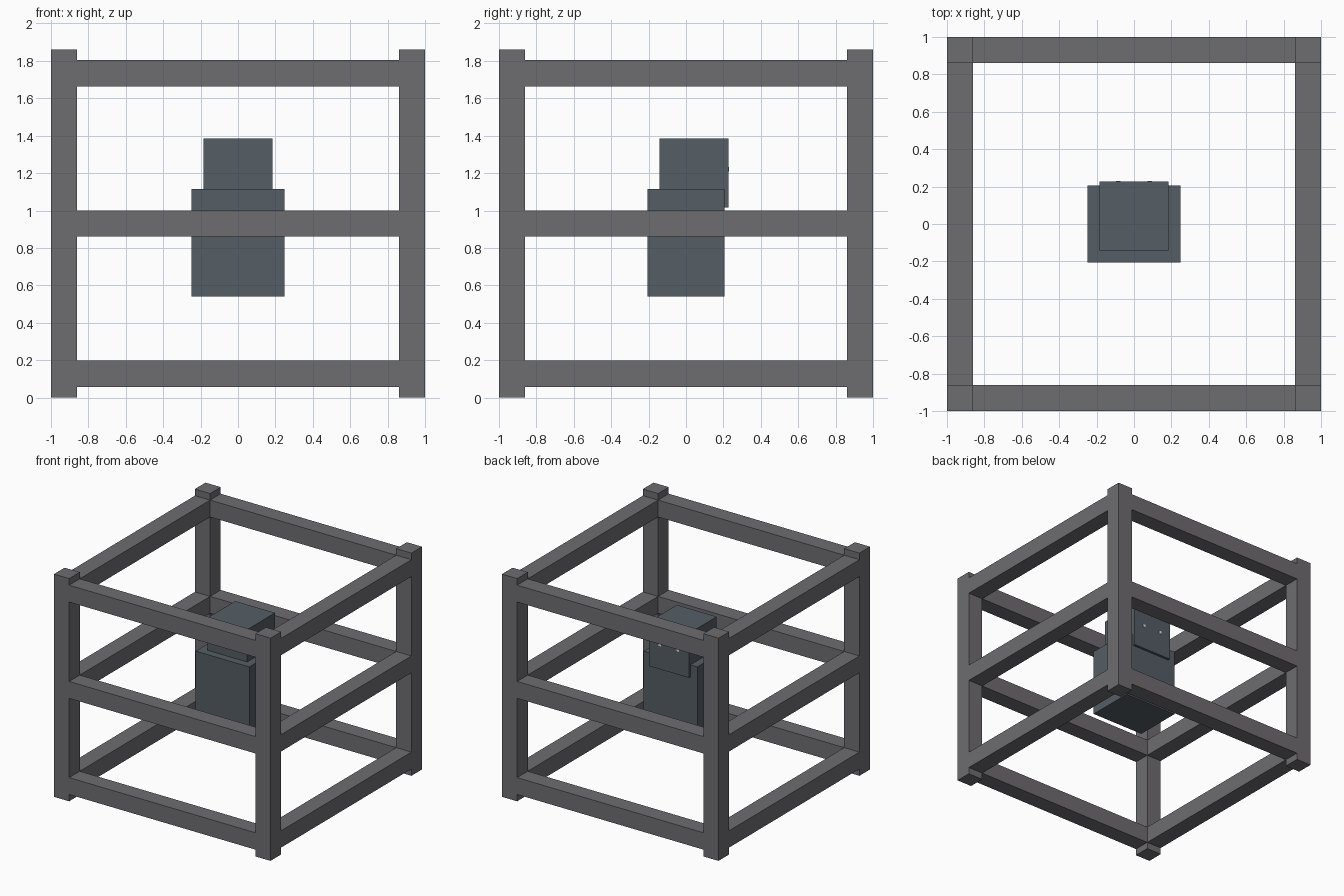
import bpy

if "Cube" in bpy.data.objects:
    bpy.data.objects.remove(bpy.data.objects["Cube"])


def material(name, rgb):
    m = bpy.data.materials.new(name)
    m.diffuse_color = (*rgb, 1)
    m.use_nodes = True
    m.node_tree.nodes["Principled BSDF"].inputs["Base Color"].default_value = m.diffuse_color
    return m


frame_mat = material("frame_grey", (0.155, 0.15, 0.16))
body_mat = material("slate", (0.09, 0.11, 0.13))
eye_mat = material("pale_eye", (0.75, 0.78, 0.8))


def box(name, x, y, z, mat):
    """Box from (min, max) ranges on each axis."""
    bpy.ops.mesh.primitive_cube_add(size=1, location=[sum(r) / 2 for r in (x, y, z)])
    o = bpy.context.object
    o.name = name
    o.scale = [r[1] - r[0] for r in (x, y, z)]
    bpy.ops.object.transform_apply(location=False, rotation=False, scale=True)
    o.data.materials.append(mat)
    return o


IN, OUT = 0.86, 1.0


def side(s):
    return (IN, OUT) if s > 0 else (-OUT, -IN)


# Corner posts
for sx in (-1, 1):
    for sy in (-1, 1):
        box("corner_post", side(sx), side(sy), (0, 1.86), frame_mat)

# Three rings of rails between the posts
for level, z in (("lower", 0.057), ("middle", 0.86), ("upper", 1.664)):
    for s in (-1, 1):
        box(level + "_rail_x", (-IN, IN), side(s), (z, z + 0.141), frame_mat)
        box(level + "_rail_y", side(s), (-IN, IN), (z, z + 0.141), frame_mat)

# Floating figure: body and overhanging head, face towards +y
box("body", (-0.248, 0.248), (-0.205, 0.205), (0.54, 1.115), body_mat)
box("head", (-0.184, 0.184), (-0.142, 0.226), (1.015, 1.385), body_mat)

# Eyes
for s in (-1, 1):
    cx = s * 0.083
    box("eye", (cx - 0.012, cx + 0.012), (0.215, 0.23), (1.21, 1.234), eye_mat)
